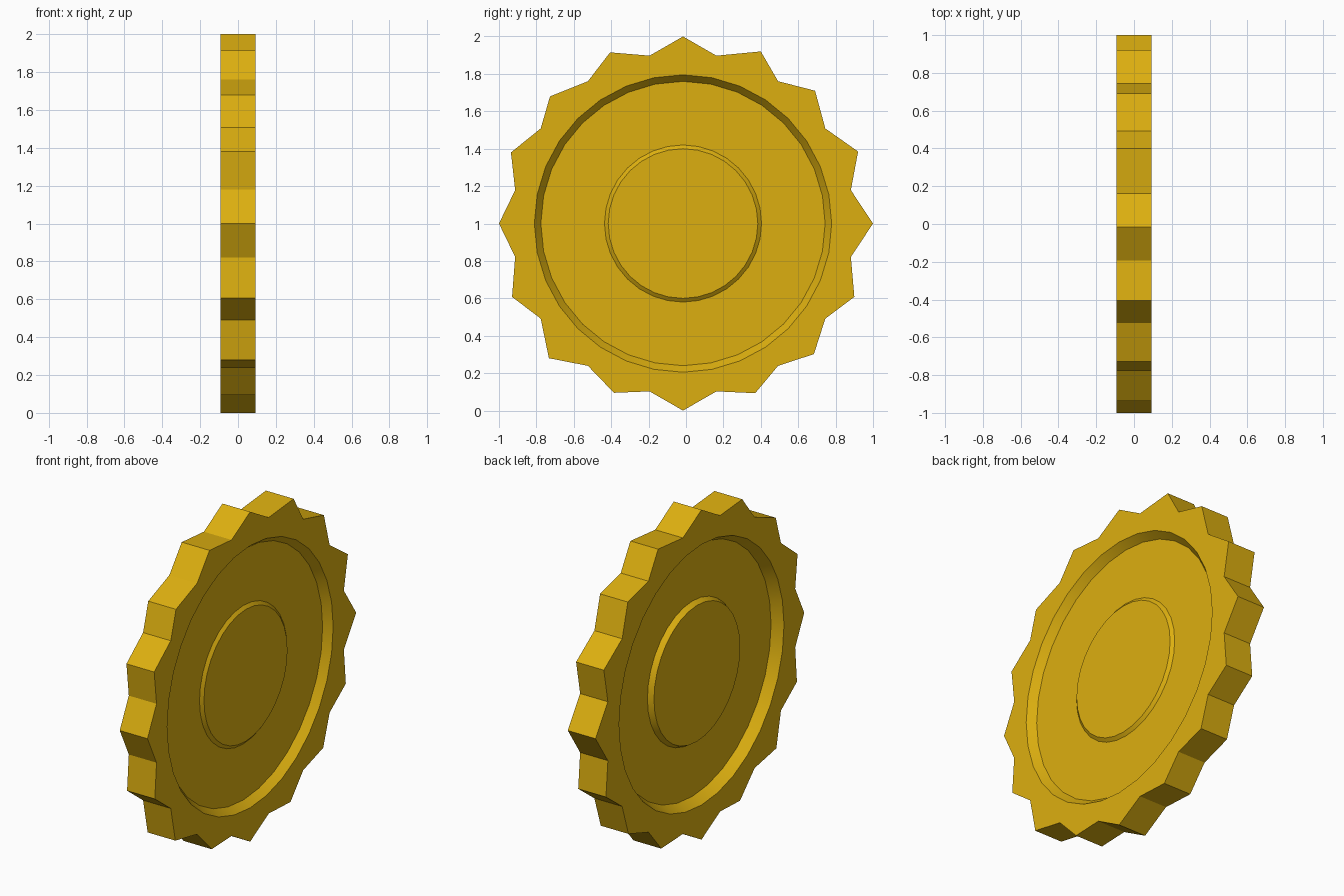
import bpy
import bmesh
import math

cube = bpy.data.objects.get("Cube")
if cube:
    bpy.data.objects.remove(cube)

HALF = 0.093      # half thickness of the wheel
CY, CZ = -0.016, 1.0
N = 32            # two outline points for each of the 16 teeth

gold = bpy.data.materials.new("gold")
gold.use_nodes = True
colour = (0.72, 0.43, 0.005, 1)
gold.diffuse_color = colour
gold.node_tree.nodes["Principled BSDF"].inputs["Base Color"].default_value = colour

# Hand-cut tooth tips (y, z), counter-clockwise from +y
tips = [(1, 1), (.92, 1.385), (.69, 1.71), (.4, 1.92),
        (-.016, 2), (-.406, 1.915), (-.727, 1.68), (-.936, 1.38),
        (-1, 1), (-.93, .608), (-.733, .28), (-.385, .095),
        (-.016, 0), (.37, .093), (.684, .302), (.9, .608)]


def circle(radius):
    return [(CY + radius * math.cos(math.tau * i / N),
             CZ + radius * math.sin(math.tau * i / N)) for i in range(N)]


# Toothed outline: tips alternate with even valleys
outline = circle(0.915)
outline[::2] = tips

bm = bmesh.new()


def ring(points, x):
    return [bm.verts.new((x, y, z)) for y, z in points]


def bridge(a, b):
    for i in range(N):
        j = (i + 1) % N
        bm.faces.new((a[i], a[j], b[j], b[i]))


def dished_side(side, steps):
    """Flat rim, sunken channel and raised central boss on one side."""
    edge = last = ring(outline, side * HALF)
    for radius, depth in steps:
        nxt = ring(circle(radius), side * (HALF - depth))
        bridge(last, nxt)
        last = nxt
    bm.faces.new(last)
    return edge


right_edge = dished_side(1, [(.795, 0), (.76, .046), (.42, .046), (.4, .03)])
left_edge = dished_side(-1, [(.79, 0), (.755, .062), (.43, .062), (.413, .03)])

# Tooth flanks
bridge(left_edge, right_edge)
bmesh.ops.recalc_face_normals(bm, faces=bm.faces[:])

mesh = bpy.data.meshes.new("toothed_wheel")
bm.to_mesh(mesh)
bm.free()
mesh.materials.append(gold)
wheel = bpy.data.objects.new("toothed_wheel", mesh)
bpy.context.collection.objects.link(wheel)

bpy.ops.object.select_all(action="DESELECT")
wheel.select_set(True)
bpy.context.view_layer.objects.active = wheel
bpy.ops.object.shade_smooth_by_angle(angle=math.radians(30))
